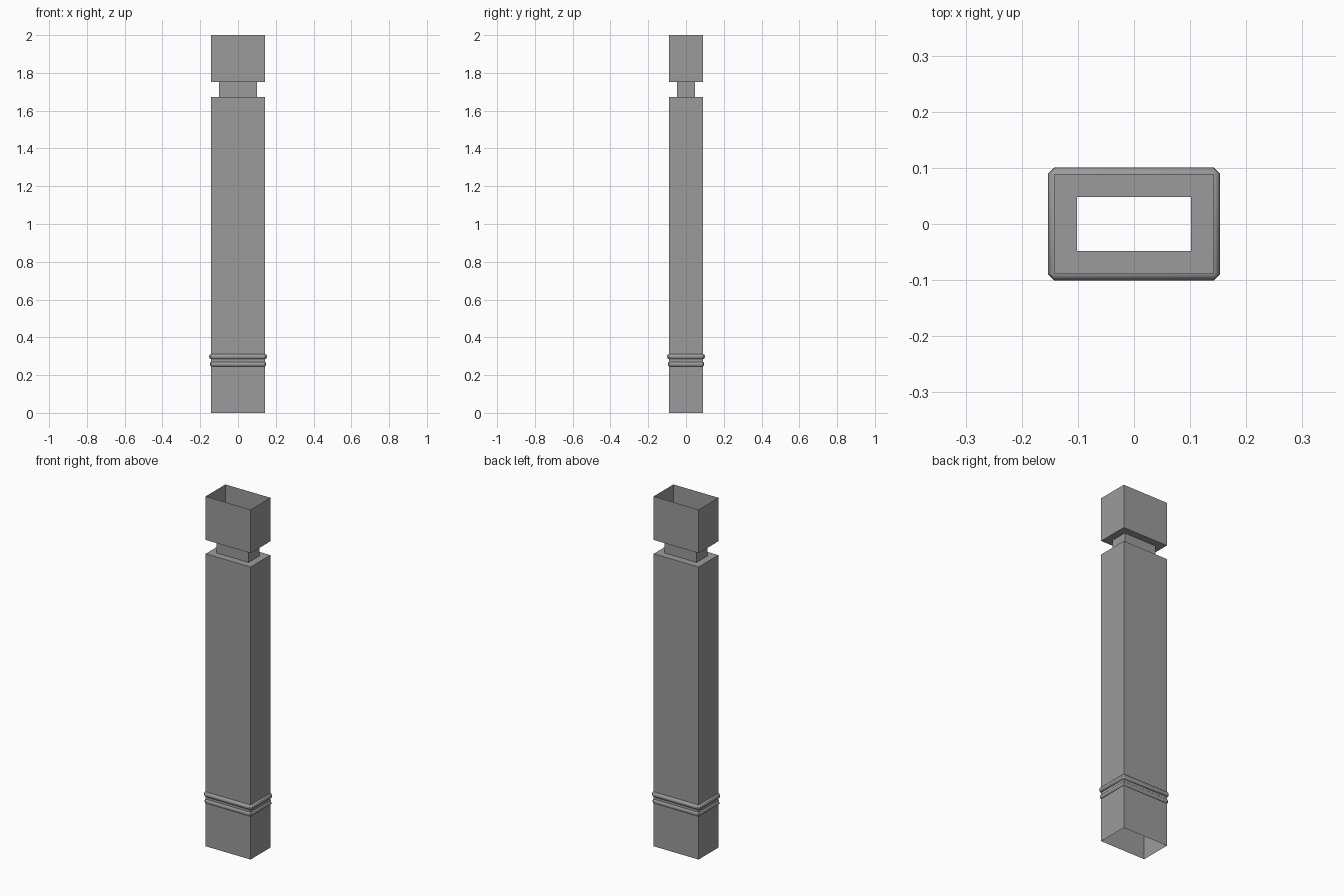
import bpy, bmesh, math

if "Cube" in bpy.data.objects:
    bpy.data.objects.remove(bpy.data.objects["Cube"])

HX, HY = 0.142, 0.089   # half width and half depth of the shaft

stone = bpy.data.materials.new("grey stone")
stone.diffuse_color = (0.33, 0.33, 0.33, 1)
stone.use_nodes = True
stone.node_tree.nodes["Principled BSDF"].inputs["Base Color"].default_value = stone.diffuse_color


def section(d):
    """Rectangle whose four sides are pushed out by d, with cut corners."""
    return [(HX + d, -HY), (HX + d, HY), (HX, HY + d), (-HX, HY + d),
            (-HX - d, HY), (-HX - d, -HY), (-HX, -HY - d), (HX, -HY - d)]


def rect(d):
    x, y = HX + d, HY + d
    return [(x, -y), (x, y), (-x, y), (-x, -y)]


def loft(name, profile, shape):
    """Skin horizontal sections, open at both ends; profile = (offset, z)."""
    bm = bmesh.new()
    rows = [[bm.verts.new((x, y, z)) for x, y in shape(d)] for d, z in profile]
    n = len(rows[0])
    for a, b in zip(rows, rows[1:]):
        for i in range(n):
            j = (i + 1) % n
            bm.faces.new((a[i], a[j], b[j], b[i]))
    bmesh.ops.remove_doubles(bm, verts=bm.verts, dist=1e-5)
    mesh = bpy.data.meshes.new(name)
    bm.to_mesh(mesh)
    bm.free()
    mesh.materials.append(stone)
    ob = bpy.data.objects.new(name, mesh)
    bpy.context.collection.objects.link(ob)
    return ob


# Hollow shaft with a recessed neck below the head
NECK = -0.0405
loft("hollow_shaft", [(0, 0), (0, 1.672), (NECK, 1.672), (NECK, 1.751),
                      (0, 1.751), (0, 2.0)], rect)

# Two rounded mouldings near the foot
for name, z, h, out in (("upper_moulding", 0.298, 0.0135, 0.0115),
                        ("lower_moulding", 0.258, 0.0115, 0.007)):
    steps = 8
    prof = []
    for k in range(steps + 1):
        a = math.pi * (k / steps - 0.5)
        prof.append((out * math.cos(a), z + h * math.sin(a)))
    ring = loft(name, prof, section)
    bpy.ops.object.select_all(action='DESELECT')
    ring.select_set(True)
    bpy.context.view_layer.objects.active = ring
    bpy.ops.object.shade_smooth_by_angle(angle=math.radians(35))
